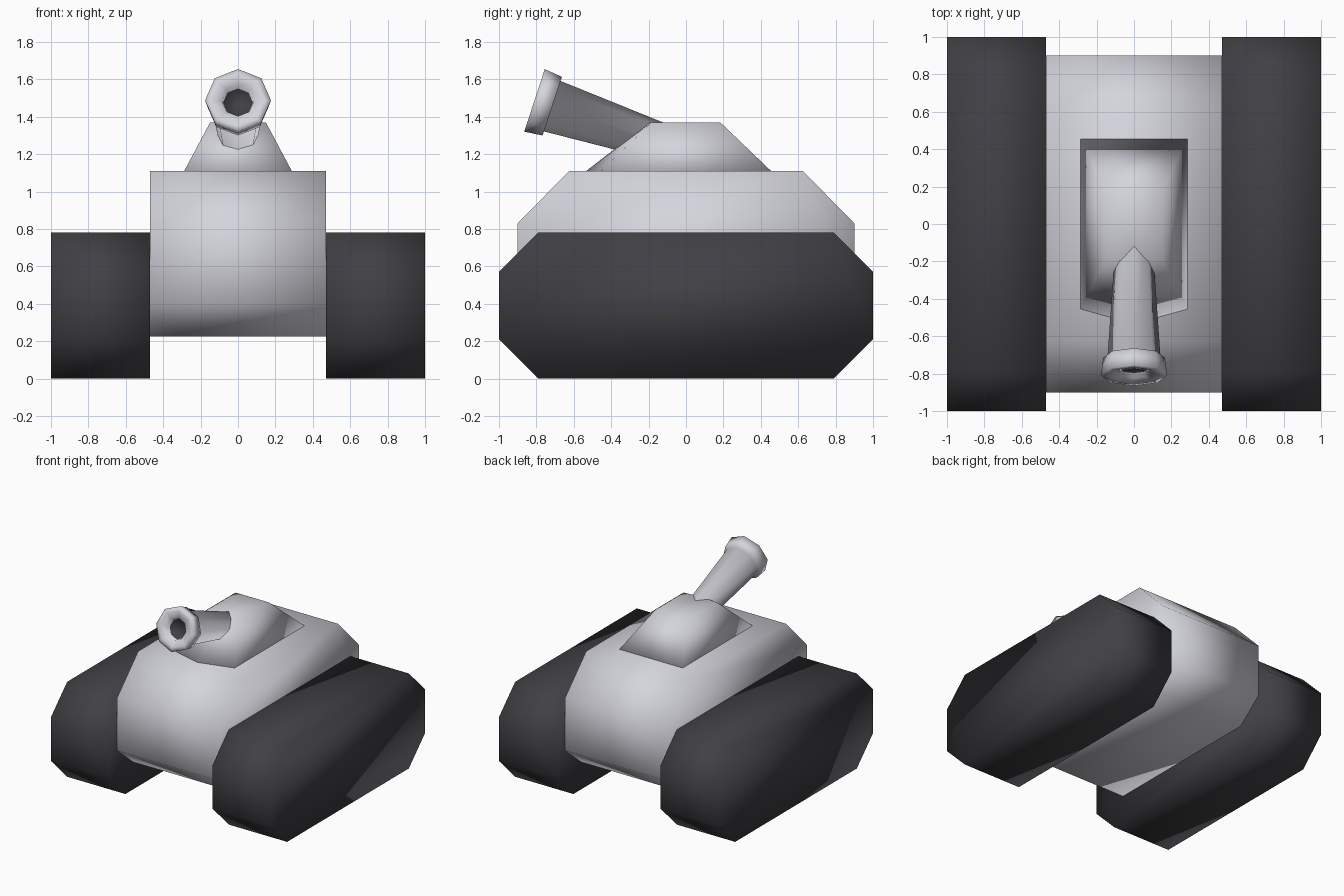
import bpy, bmesh, math
from mathutils import Matrix, Vector

if "Cube" in bpy.data.objects:
    bpy.data.objects.remove(bpy.data.objects["Cube"])


def material(name, rgb):
    m = bpy.data.materials.new(name)
    m.diffuse_color = (*rgb, 1)
    m.use_nodes = True
    m.node_tree.nodes["Principled BSDF"].inputs["Base Color"].default_value = m.diffuse_color
    return m


LIGHT = material("light grey", (0.66, 0.66, 0.72))
DARK = material("dark grey", (0.052, 0.051, 0.058))


def finish(name, bm, mats, matrix=None):
    bmesh.ops.recalc_face_normals(bm, faces=bm.faces)
    for f in bm.faces:
        f.smooth = True
    me = bpy.data.meshes.new(name)
    bm.to_mesh(me)
    bm.free()
    for m in mats:
        me.materials.append(m)
    ob = bpy.data.objects.new(name, me)
    if matrix:
        ob.matrix_world = matrix
    bpy.context.collection.objects.link(ob)
    return ob


def loft(bm, rings):
    """Skin a list of equal-length point rings and cap both ends."""
    vs = [[bm.verts.new(p) for p in r] for r in rings]
    n = len(vs[0])
    for a, b in zip(vs, vs[1:]):
        for i in range(n):
            j = (i + 1) % n
            bm.faces.new((a[i], a[j], b[j], b[i]))
    return bm.faces.new(vs[0]), bm.faces.new(vs[-1])


def side_extrusion(name, half, x0, x1, mat):
    """Front-to-back symmetric side profile swept across x."""
    prof = half + [(-y, z) for y, z in reversed(half)]
    bm = bmesh.new()
    loft(bm, [[(x, y, z) for y, z in prof] for x in (x0, x1)])
    return finish(name, bm, [mat])


# Tracks
track = [(0.79, 0), (1, 0.21), (1, 0.57), (0.79, 0.78)]
side_extrusion("right_track", track, 0.47, 1.0, DARK)
side_extrusion("left_track", track, -1.0, -0.47, DARK)

# Hull
hull = [(0.69, 0.225), (0.9, 0.40), (0.9, 0.83), (0.625, 1.11)]
side_extrusion("hull", hull, -0.47, 0.47, LIGHT)

# Turret with a slightly pointed front
bm = bmesh.new()


def turret_ring(x, y, nose, z):
    return [(-x, -y, z), (0, -nose, z), (x, -y, z), (x, y, z), (-x, y, z)]


loft(bm, [turret_ring(0.29, 0.46, 0.54, 1.105), turret_ring(0.15, 0.185, 0.2, 1.368)])
finish("turret", bm, [LIGHT])

# Gun barrel with muzzle ring and dark bore, pointing along local +z
profile = [(-0.80, 0.095), (-0.10, 0.142), (-0.10, 0.165), (0, 0.176),
           (0, 0.14), (-0.012, 0.085), (-0.04, 0.08)]
bm = bmesh.new()
rings = [[(r * math.cos(math.tau * i / 8), r * math.sin(math.tau * i / 8), h)
          for i in range(8)] for h, r in profile]
loft(bm, rings)[1].material_index = 1
axis = Vector((0, -0.95, 0.312))
turn = axis.to_track_quat('Z', 'Y').to_matrix().to_4x4()
finish("gun_barrel", bm, [LIGHT, DARK], Matrix.Translation((0, -0.81, 1.4875)) @ turn)
